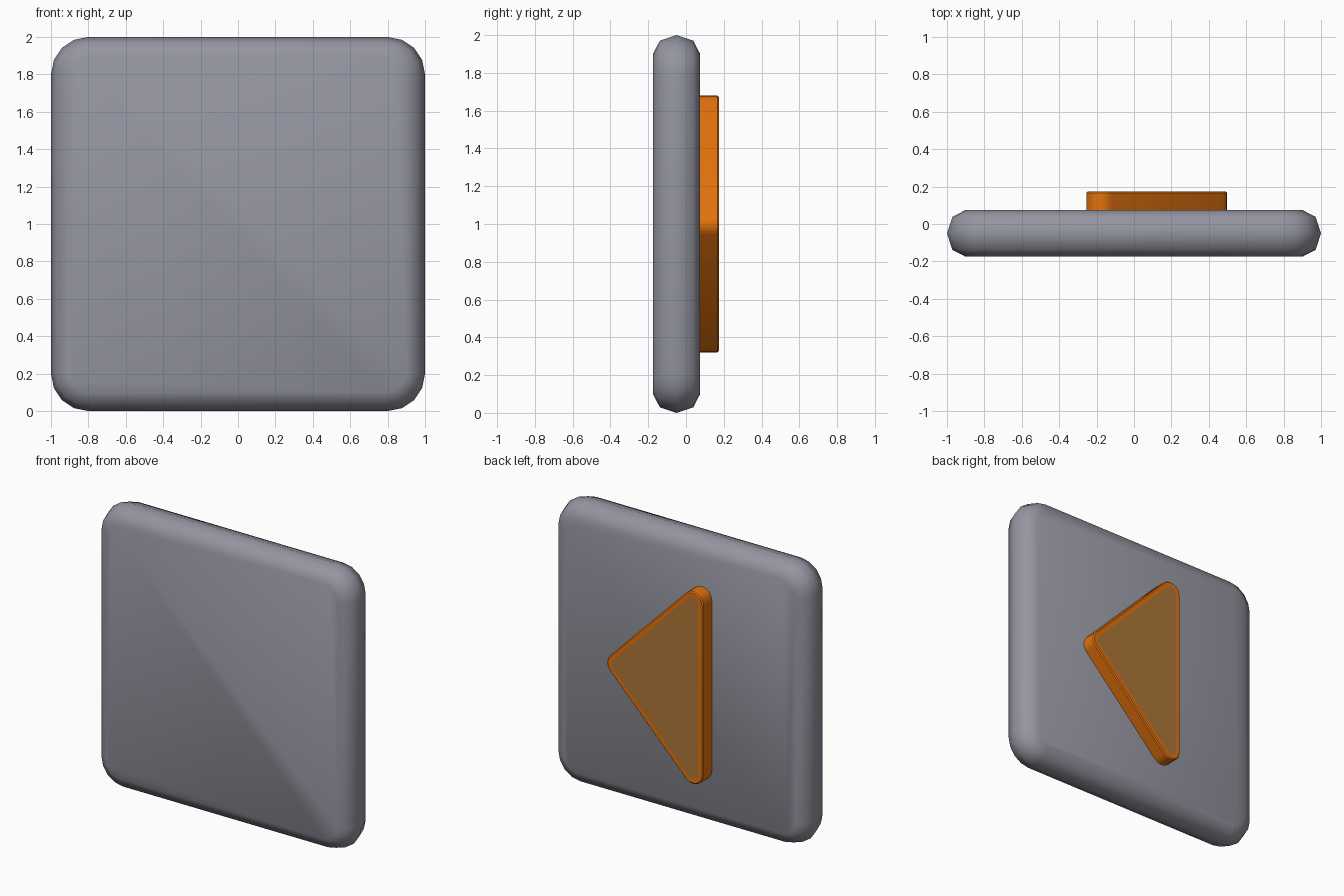
import bpy, bmesh, math

if "Cube" in bpy.data.objects:
    bpy.data.objects.remove(bpy.data.objects["Cube"])


def material(name, rgb):
    m = bpy.data.materials.new(name)
    m.diffuse_color = (*rgb, 1)
    m.use_nodes = True
    m.node_tree.nodes["Principled BSDF"].inputs["Base Color"].default_value = m.diffuse_color
    return m


grey = material("grey", (0.30, 0.30, 0.355))
orange = material("orange", (0.78, 0.17, 0.004))
brown = material("brown", (0.43, 0.185, 0.04))


def outline(corners, r, seg):
    """Rounded outline in x/z from (centre x, centre z, start angle, end angle)."""
    pts = []
    for cx, cz, a0, a1 in corners:
        for i in range(seg + 1):
            a = math.radians(a0 + (a1 - a0) * i / seg)
            pts.append((cx + r * math.cos(a), cz + r * math.sin(a)))
    return pts


def loft(name, corners, rings, seg, mats, sharp=None):
    """Skin rings of (y, corner radius) and cap both ends; last cap uses the last material."""
    bm = bmesh.new()
    loops = [[bm.verts.new((x, y, z)) for x, z in outline(corners, r, seg)]
             for y, r in rings]
    n = len(loops[0])
    for a, b in zip(loops, loops[1:]):
        for i in range(n):
            j = (i + 1) % n
            bm.faces.new((a[i], a[j], b[j], b[i]))
    bm.faces.new(loops[0])
    end = bm.faces.new(loops[-1])
    end.material_index = len(mats) - 1
    bmesh.ops.recalc_face_normals(bm, faces=bm.faces)
    for f in bm.faces:
        f.smooth = True
    me = bpy.data.meshes.new(name)
    bm.to_mesh(me)
    bm.free()
    for m in mats:
        me.materials.append(m)
    if sharp:
        me.set_sharp_from_angle(angle=math.radians(sharp))
    ob = bpy.data.objects.new(name, me)
    bpy.context.collection.objects.link(ob)
    return ob


# Rounded square plate with a soft rim
c = 0.8
plate_corners = [(c, 1 + c, 0, 90), (-c, 1 + c, 90, 180),
                 (-c, 1 - c, 180, 270), (c, 1 - c, 270, 360)]
plate_rings = [(-0.05 + 0.125 * math.sin(math.radians(a)),
                0.1 + 0.1 * math.cos(math.radians(a))) for a in range(-90, 91, 45)]
loft("plate", plate_corners, plate_rings, 4, [grey])

# Raised rounded triangle on the back, with a brown centre panel
R = 0.08
left, right, half = -0.255 + R, 0.497 - R, 0.68 - R
t = math.degrees(math.atan2(right - left, half))   # slanted side's normal angle
tri_corners = [(right, 1, -(90 - (90 - t)) + 2 * t - t - t + 0, 0, ), ]
slope = math.degrees(math.atan2(right - left, half))
tri_corners = [(right, 1, -slope, slope),
               (left, 1 + half, slope, 180),
               (left, 1 - half, 180, 360 - slope)]
# normal of the upper side is (half, right - left), so its angle is slope
tri_rings = [(0.07, R), (0.167, R), (0.175, R - 0.008), (0.175, R - 0.037)]
loft("triangle_button", tri_corners, tri_rings, 6, [orange, brown], 30)
